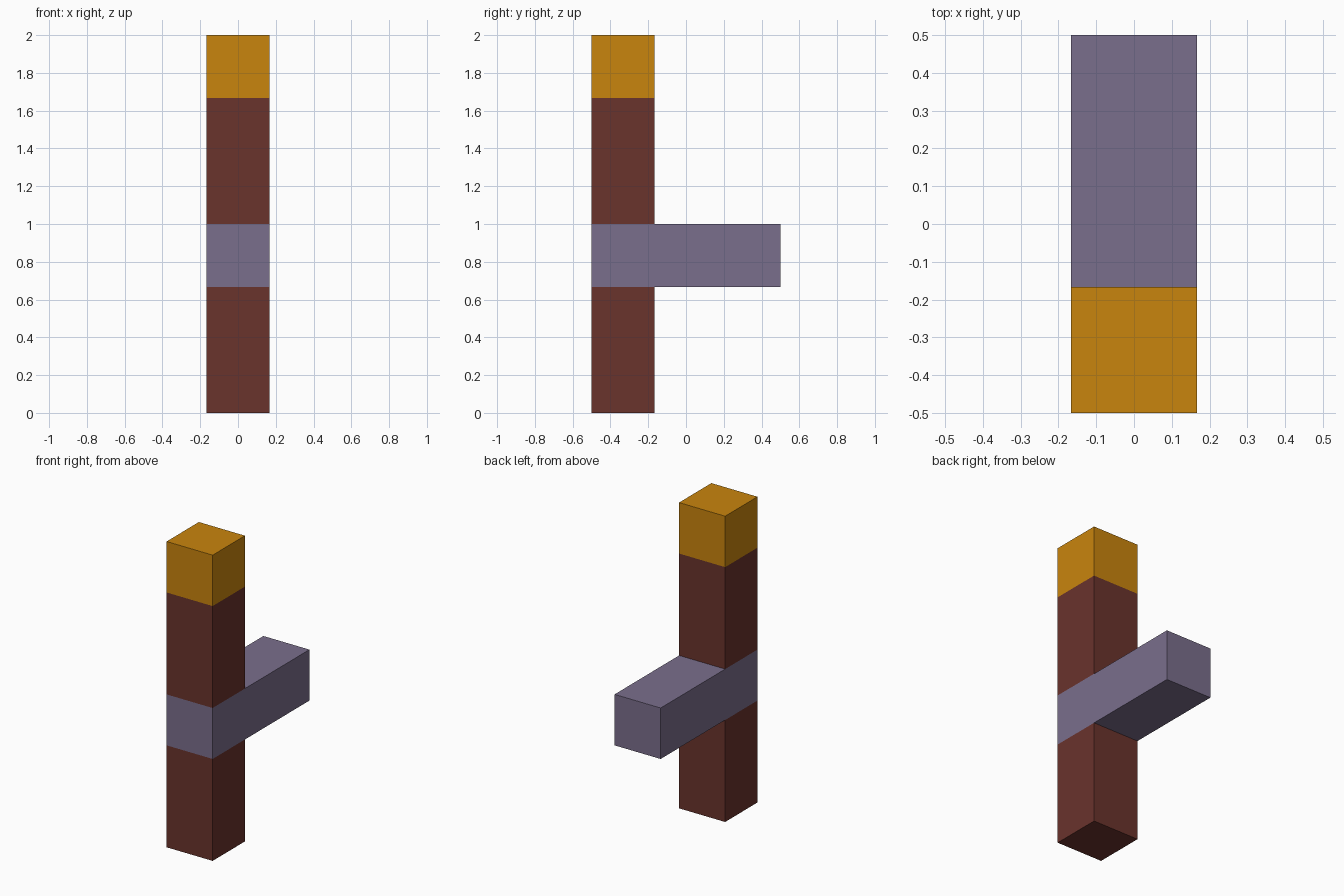
import bpy
import bmesh

if "Cube" in bpy.data.objects:
    bpy.data.objects.remove(bpy.data.objects["Cube"])

U = 1 / 3  # everything is built from cubes one third of a unit wide


def material(name, srgb):
    """Flat material from 0-255 sRGB values, stored as linear."""
    mat = bpy.data.materials.new(name)
    lin = [c / 255 / 12.92 if c <= 10 else ((c / 255 + 0.055) / 1.055) ** 2.4 for c in srgb]
    mat.diffuse_color = (*lin, 1.0)
    mat.use_nodes = True
    mat.node_tree.nodes["Principled BSDF"].inputs["Base Color"].default_value = mat.diffuse_color
    return mat


def block(name, mat, y0, y1, z0, z1, open_bottom=False, open_top=False):
    """Box one unit wide in x; ends hidden against a neighbour can be left open."""
    bm = bmesh.new()
    bmesh.ops.create_cube(bm, size=1)
    for v in bm.verts:
        v.co.x *= U
        v.co.y = y1 if v.co.y > 0 else y0
        v.co.z = z1 if v.co.z > 0 else z0
    bm.normal_update()
    hidden = [f for f in bm.faces
              if (open_top and f.normal.z > 0.5) or (open_bottom and f.normal.z < -0.5)]
    bmesh.ops.delete(bm, geom=hidden, context='FACES_ONLY')
    mesh = bpy.data.meshes.new(name)
    bm.to_mesh(mesh)
    bm.free()
    mesh.materials.append(mat)
    obj = bpy.data.objects.new(name, mesh)
    bpy.context.collection.objects.link(obj)


brown = material("dark_red_brown", (106, 51, 44))
purple = material("grey_purple", (122, 110, 140))
orange = material("amber_orange", (201, 133, 13))

front, back = -0.5, -0.5 + U

# Upright post in two lengths, split by the crossing arm
block("lower_post", brown, front, back, 0, 2 * U, open_top=True)
block("upper_post", brown, front, back, 3 * U, 5 * U, open_bottom=True, open_top=True)
# Arm passing through the post and reaching backwards
block("arm", purple, front, 0.5, 2 * U, 3 * U)
# Cap on top of the post
block("top_cap", orange, front, back, 5 * U, 6 * U, open_bottom=True)
